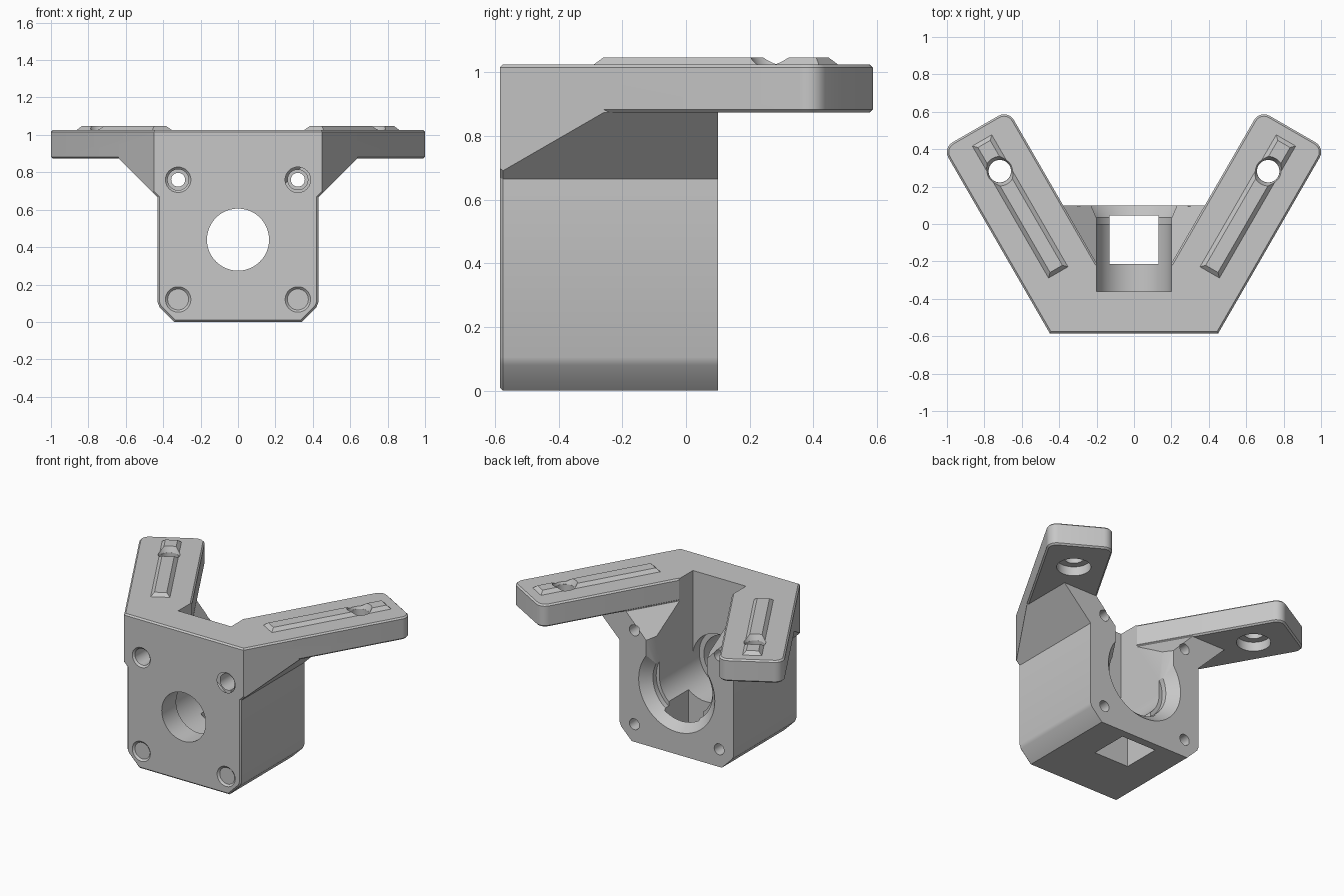
import bpy, bmesh, math
from mathutils import Matrix, Vector

cube = bpy.data.objects.get("Cube")
if cube:
    bpy.data.objects.remove(cube, do_unlink=True)

grey = bpy.data.materials.new("plain grey")
grey.use_nodes = True
grey.diffuse_color = (0.57, 0.57, 0.57, 1)
grey.node_tree.nodes["Principled BSDF"].inputs["Base Color"].default_value = (0.57, 0.57, 0.57, 1)

FRONT, BACK, TOP, ARM_Z = -0.585, 0.10, 1.025, 0.873
WIDTH, LENGTH = 0.404, 1.145         # arm width and outer edge length
BORE_Z = 0.44


def frame(x, y, z, origin):
    m = Matrix((x, y, z)).transposed().to_4x4()
    m.translation = origin
    return m


# Arm frames: d runs along the arm, n points across it towards the middle
d, n, up = Vector((0.5, 0.866, 0)), Vector((-0.866, 0.5, 0)), Vector((0, 0, 1))
corner = Vector((0.45, FRONT, 0))
ARM = frame(d, n, up, corner)
ARM_SECTION = frame(n, up, d, corner)
ALONG_Y = frame(Vector((1, 0, 0)), up, Vector((0, 1, 0)), Vector())
FLIP = Matrix.Diagonal((-1, 1, 1, 1))


def finish(name, bm):
    bmesh.ops.recalc_face_normals(bm, faces=bm.faces)
    mesh = bpy.data.meshes.new(name)
    bm.to_mesh(mesh)
    bm.free()
    mesh.materials.append(grey)
    ob = bpy.data.objects.new(name, mesh)
    bpy.context.collection.objects.link(ob)
    return ob


def prism(name, pts, a, b, m=Matrix(), shape=None):
    """Extrude an outline from a to b along local z, then place it."""
    bm = bmesh.new()
    low = [bm.verts.new((p[0], p[1], a)) for p in pts]
    high = [bm.verts.new((p[0], p[1], b)) for p in pts]
    bm.faces.new(low)
    bm.faces.new(high)
    for i in range(len(pts)):
        bm.faces.new((low[i - 1], low[i], high[i], high[i - 1]))
    bmesh.ops.recalc_face_normals(bm, faces=bm.faces)
    if shape:
        shape(bm)
    bmesh.ops.transform(bm, matrix=m, verts=bm.verts)
    return finish(name, bm)


def bevel(bm, edges, width, segments=1):
    bmesh.ops.bevel(bm, geom=edges, offset=width, segments=segments,
                    profile=0.5, affect="EDGES")


def rim(bm, level):
    """Edges lying at one height of the extrusion."""
    return [e for e in bm.edges if all(abs(v.co.z - level) < 1e-4 for v in e.verts)]


def cone(name, x, other, a, b, r1, r2, along_y=True):
    """Round cutter from a to b; other is z for the y axis, y for the z axis."""
    mid = (a + b) / 2
    if along_y:
        m = Matrix.Translation((x, mid, other)) @ Matrix.Rotation(-math.pi / 2, 4, "X")
    else:
        m = Matrix.Translation((x, other, mid))
    bm = bmesh.new()
    bmesh.ops.create_cone(bm, cap_ends=True, segments=48, radius1=r1, radius2=r2,
                          depth=b - a, matrix=m)
    return finish(name, bm)


def boolean(ob, tool, operation="DIFFERENCE"):
    tool.hide_render = True
    mod = ob.modifiers.new("join", "BOOLEAN")
    mod.operation, mod.solver, mod.object = operation, "EXACT", tool
    bpy.context.view_layer.objects.active = ob
    bpy.ops.object.modifier_apply(modifier=mod.name)
    bpy.data.objects.remove(tool, do_unlink=True)


def mirrored(half):
    return half + [(-x, y) for x, y in reversed(half)]


# Motor block with side gussets, trimmed to the splayed outline
half = [(0.34, 0), (0.42, 0.08), (0.43, 0.105), (0.43, 0.665), (0.638, ARM_Z), (0.638, 0.95)]
block = prism("bracket", mirrored(half), FRONT, BACK, ALONG_Y,
              lambda bm: bevel(bm, rim(bm, FRONT), 0.01))
outer = corner + d * LENGTH
hull = prism("trim", mirrored([(0.45, -0.7), (0.45, FRONT), (outer.x, outer.y)]), -0.2, 1.2)
boolean(block, hull, "INTERSECT")

# Sloped supports beneath the inner edges of the arms
edge = WIDTH - 0.003
slope = [(edge, ARM_Z), (edge, 1.0), (edge + 0.33, 1.0), (edge + 0.33, 0.48)]
for m in (ARM_SECTION, FLIP @ ARM_SECTION):
    boolean(block, prism("slope_cutter", slope, 0.1, 1.0, m))

# Bore with stepped, flared mouth, front opening and floor window
boolean(block, prism("window_cutter", mirrored([(0.13, -0.215), (0.13, 0.045)]), -0.1, BORE_Z))
boolean(block, cone("bore_cutter", 0, BORE_Z, -0.43, 0.2, 0.201, 0.201))
boolean(block, cone("step_cutter", 0, BORE_Z, 0.0, 0.21, 0.225, 0.225))
boolean(block, cone("flare_cutter", 0, BORE_Z, 0.035, 0.165, 0.225, 0.35))
boolean(block, cone("front_opening", 0, BORE_Z, -0.7, -0.3, 0.166, 0.166))

# Screw holes with sunken heads in the front
for side in (1, -1):
    for z in (0.12, 0.76):
        x = 0.32 * side
        boolean(block, cone("screw_hole", x, z, -0.7, 0.2, 0.037, 0.037))
        boolean(block, cone("screw_head", x, z, -0.71, -0.3, 0.056, 0.056))
        boolean(block, cone("screw_chamfer", x, z, FRONT - 0.012, FRONT + 0.012, 0.08, 0.056))


# Splayed top plate with rounded arm ends
def round_plate(bm):
    tips = [e for e in bm.edges if all(v.co.y > 0.2 for v in e.verts)
            and abs(e.verts[0].co.z - e.verts[1].co.z) > 0.1]
    bevel(bm, tips, 0.06, 6)
    bevel(bm, rim(bm, ARM_Z) + rim(bm, TOP), 0.01)


inner = outer + n * WIDTH
plate = prism("top_plate", mirrored([(corner.x, corner.y), (outer.x, outer.y),
                                     (inner.x, inner.y), (0.2, -0.21)]),
              ARM_Z, TOP, shape=round_plate)

# Bevelled locating ridges and holes on the arms
ridge = [(s, WIDTH / 2 + w) for s, w in
         ((0.26, -0.06), (1.075, -0.06), (1.075, 0.06), (0.26, 0.06))]
spot = ARM @ Vector((0.885, WIDTH / 2, 0))
for side, m in ((1, ARM), (-1, FLIP @ ARM)):
    boolean(plate, prism("ridge", ridge, 0.98, 1.047, m,
                         lambda bm: bevel(bm, rim(bm, 1.047), 0.022)), "UNION")
    x = spot.x * side
    boolean(plate, cone("arm_hole", x, spot.y, 0.8, 1.2, 0.06, 0.06, False))
    boolean(plate, cone("arm_hole_flare", x, spot.y, 1.01, 1.06, 0.061, 0.085, False))
    boolean(plate, cone("arm_counterbore", x, spot.y, 0.8, 0.935, 0.105, 0.105, False))

# Slot open to the top and back, cut through both parts before joining them
slot = mirrored([(0.2, -0.36), (0.2, 0.03), (0.243, 0.13)])
for part in (block, plate):
    boolean(part, prism("slot_cutter", slot, BORE_Z, 1.2))
boolean(block, plate, "UNION")

# Smooth round walls, crisp edges
bpy.ops.object.select_all(action="DESELECT")
block.select_set(True)
bpy.context.view_layer.objects.active = block
bpy.ops.object.shade_smooth_by_angle(angle=math.radians(25))
